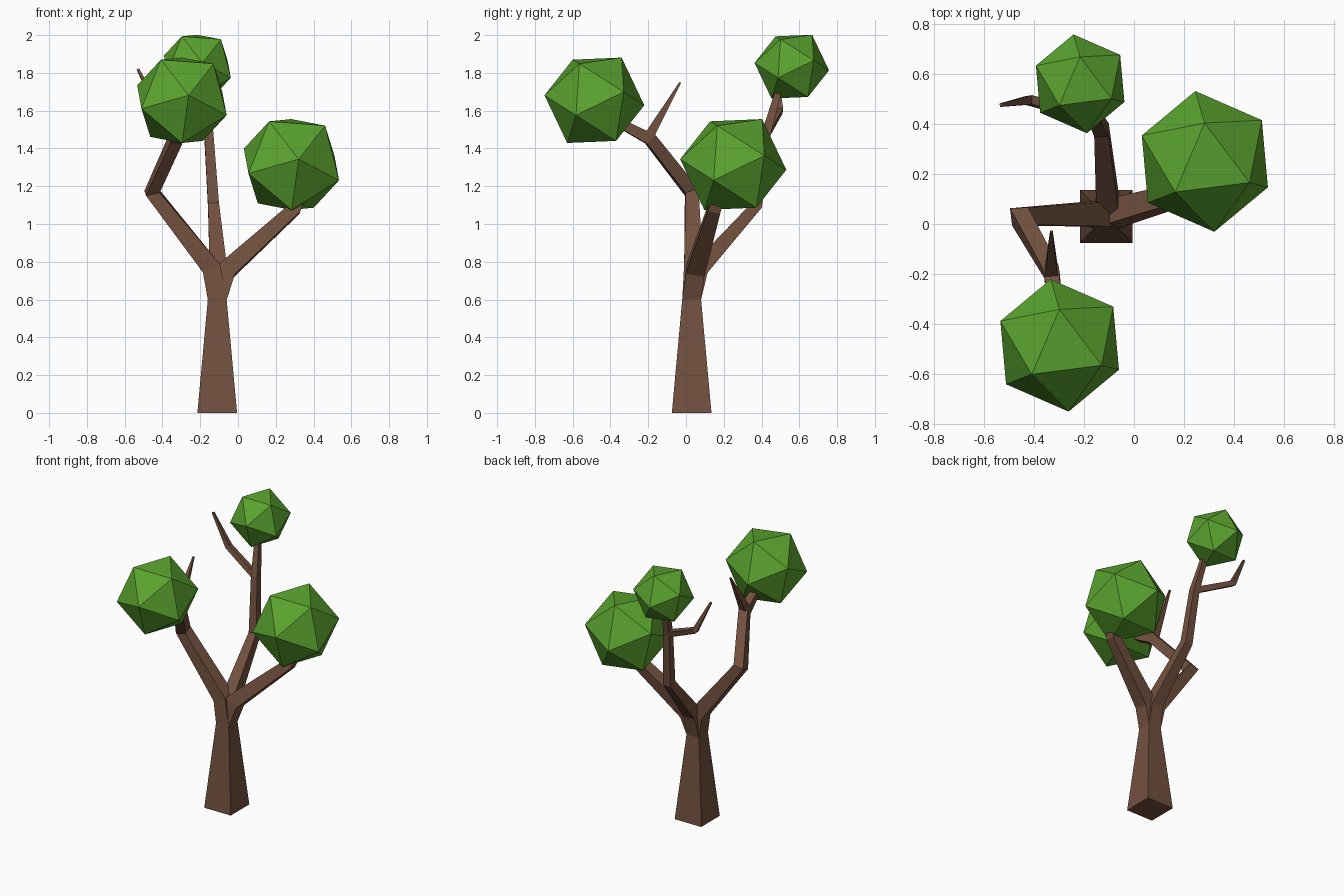
import bpy
import bmesh
from mathutils import Vector, Matrix

cube = bpy.data.objects.get("Cube")
if cube:
    bpy.data.objects.remove(cube, do_unlink=True)


def make_material(name, color):
    mat = bpy.data.materials.new(name)
    mat.use_nodes = True
    mat.diffuse_color = color
    mat.node_tree.nodes["Principled BSDF"].inputs["Base Color"].default_value = color
    return mat


bark = make_material("bark brown", (0.168, 0.082, 0.049, 1))
leaf = make_material("leaf green", (0.102, 0.366, 0.028, 1))


def finish(name, bm, mat):
    bmesh.ops.recalc_face_normals(bm, faces=bm.faces[:])
    mesh = bpy.data.meshes.new(name)
    bm.to_mesh(mesh)
    bm.free()
    mesh.materials.append(mat)
    obj = bpy.data.objects.new(name, mesh)
    bpy.context.collection.objects.link(obj)
    return obj


def limb(name, path):
    """Square tube through (x, y, z, half width) points, without twisting."""
    pts = [Vector(p[:3]) for p in path]
    dirs = [(b - a).normalized() for a, b in zip(pts, pts[1:])]
    bm = bmesh.new()
    rings = []
    tangent = Vector((0, 0, 1))
    u, v = Vector((1, 0, 0)), Vector((0, 1, 0))
    for i, p in enumerate(pts):
        if i == 0:
            new = Vector((0, 0, 1)) if path[0][2] < 0.7 else dirs[0]
        elif i == len(pts) - 1:
            new = dirs[-1]
        else:
            new = (dirs[i - 1] + dirs[i]).normalized()
        turn = tangent.rotation_difference(new)
        u, v, tangent = turn @ u, turn @ v, new
        w = path[i][3]
        rings.append([bm.verts.new(p + u * (a * w) + v * (b * w))
                      for a, b in ((-1, -1), (1, -1), (1, 1), (-1, 1))])
    for r, s in zip(rings, rings[1:]):
        for k in range(4):
            n = (k + 1) % 4
            bm.faces.new((r[k], r[n], s[n], s[k]))
    bm.faces.new(rings[0])
    bm.faces.new(rings[-1])
    return finish(name, bm, bark)


def frame(a, b):
    """Orthonormal basis whose first axis is a and whose second leans to b."""
    x = a.normalized()
    y = (b - x * b.dot(x)).normalized()
    return Matrix((x, y, x.cross(y))).transposed()


def foliage(name, center, radius):
    """Tilted twenty-sided leaf clump."""
    bm = bmesh.new()
    bmesh.ops.create_icosphere(bm, subdivisions=1, radius=radius)
    top = max(bm.verts, key=lambda q: q.co.z)
    side = top.link_edges[0].other_vert(top)
    tilt = frame(Vector((-0.038, 0.28, -0.028)), Vector((-0.253, 0.1, 0.085)))
    rot = tilt @ frame(top.co, side.co).transposed()
    bmesh.ops.transform(bm, matrix=Matrix.Translation(center) @ rot.to_4x4(),
                        verts=bm.verts[:])
    return finish(name, bm, leaf)


# Trunk, with the limbs starting from its narrow top
crown = (-0.11, 0.03, 0.6, 0.05)
limb("trunk", [(-0.11, 0.03, 0, 0.105), crown])

# Right limb, bending forward
right_fork = (-0.33, -0.19, 1.45, 0.032)
limb("right_limb", [crown, (-0.14, 0.04, 0.765, 0.05), (-0.455, 0.03, 1.17, 0.037),
                    right_fork, (-0.30, -0.42, 1.57, 0.02)])
limb("right_twig", [(-0.33, -0.21, 1.44, 0.028), (-0.33, -0.17, 1.51, 0.023),
                    (-0.33, -0.03, 1.75, 0.005)])

# Back limb, rising to the highest clump
limb("back_limb", [crown, (-0.105, 0.075, 0.765, 0.045), (-0.13, 0.375, 1.1, 0.029),
                   (-0.155, 0.425, 1.48, 0.024), (-0.19, 0.50, 1.74, 0.016)])
limb("back_twig", [(-0.155, 0.425, 1.48, 0.02), (-0.42, 0.495, 1.6, 0.018),
                   (-0.53, 0.475, 1.82, 0.007)])

# Left limb, carrying the lowest clump
limb("left_limb", [crown, (-0.06, 0.05, 0.755, 0.05), (0.30, 0.15, 1.08, 0.034),
                   (0.34, 0.18, 1.17, 0.025)])

# Leaf clumps
foliage("left_foliage", (0.283, 0.25, 1.315), 0.285)
foliage("right_foliage", (-0.297, -0.485, 1.655), 0.268)
foliage("back_foliage", (-0.215, 0.56, 1.833), 0.2)
